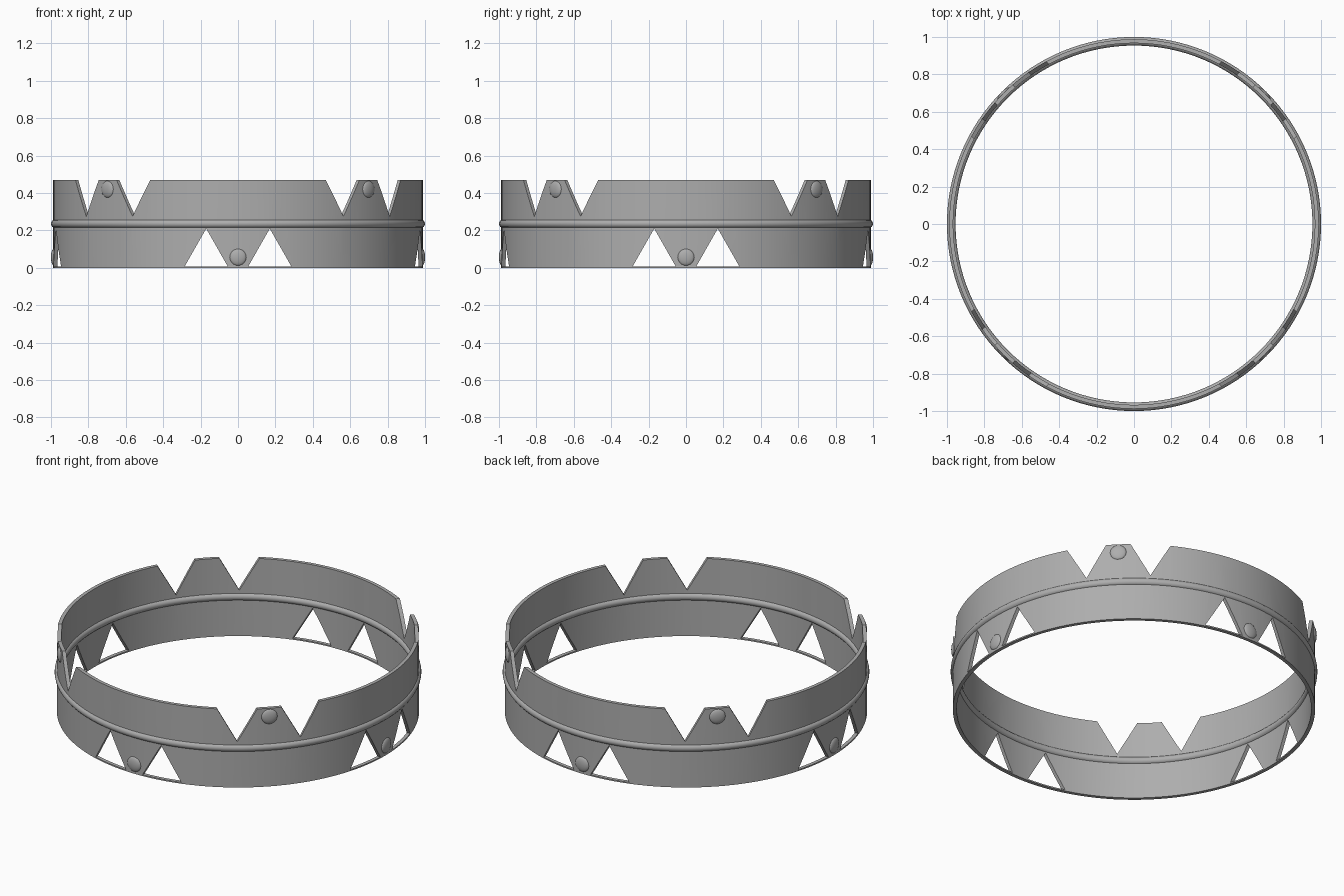
import bpy, bmesh, math
from mathutils import Matrix

if "Cube" in bpy.data.objects:
    bpy.data.objects.remove(bpy.data.objects["Cube"])

OUTER, INNER, HEIGHT = 0.988, 0.967, 0.47
SEGS = 128

metal = bpy.data.materials.new("grey metal")
metal.diffuse_color = (0.42, 0.42, 0.42, 1)
metal.use_nodes = True
metal.node_tree.nodes["Principled BSDF"].inputs["Base Color"].default_value = metal.diffuse_color


def finish(name, bm):
    bmesh.ops.recalc_face_normals(bm, faces=bm.faces)
    me = bpy.data.meshes.new(name)
    bm.to_mesh(me)
    bm.free()
    ob = bpy.data.objects.new(name, me)
    bpy.context.collection.objects.link(ob)
    me.materials.append(metal)
    return ob


def smooth(ob):
    bpy.ops.object.select_all(action='DESELECT')
    ob.select_set(True)
    bpy.context.view_layer.objects.active = ob
    bpy.ops.object.shade_smooth_by_angle(angle=math.radians(35))


def lathe(name, profile, segs=SEGS):
    """Closed (radius, z) profile turned around the z axis."""
    bm = bmesh.new()
    rings = []
    for i in range(segs):
        a = 2 * math.pi * i / segs
        rings.append([bm.verts.new((r * math.cos(a), r * math.sin(a), z)) for r, z in profile])
    n = len(profile)
    for i in range(segs):
        p, q = rings[i], rings[(i + 1) % segs]
        for j in range(n):
            k = (j + 1) % n
            bm.faces.new((p[j], q[j], q[k], p[k]))
    return finish(name, bm)


def add_prism(bm, outline, angle):
    """Triangle in x/z pushed through the wall in the given direction."""
    turn = Matrix.Rotation(angle, 4, 'Z')
    near, far = ([bm.verts.new(turn @ Matrix.Translation((x, y, z)).to_translation())
                  for x, z in outline] for y in (-0.88, -1.1))
    bm.faces.new(near)
    bm.faces.new(far[::-1])
    for i in range(3):
        j = (i + 1) % 3
        bm.faces.new((near[i], far[i], far[j], near[j]))


# Thin band
band = lathe("band", [(INNER, 0), (OUTER, 0), (OUTER, HEIGHT), (INNER, HEIGHT)])

# Triangular windows along the bottom, V notches along the top
bm = bmesh.new()
for quarter in range(4):
    a = quarter * math.pi / 2
    for s in (-1, 1):
        add_prism(bm, [(s * 0.055, 0.008), (s * 0.285, 0.008), (s * 0.17, 0.21)], a)
        add_prism(bm, [(s * 0.012, 0.57), (s * 0.338, 0.57), (s * 0.175, 0.275)],
                  a + math.pi / 4)
cutter = finish("notch_cutter", bm)
cutter.hide_render = True

mod = band.modifiers.new("notches", 'BOOLEAN')
mod.operation = 'DIFFERENCE'
mod.solver = 'EXACT'
mod.object = cutter
bpy.context.view_layer.objects.active = band
band.select_set(True)
bpy.ops.object.modifier_apply(modifier=mod.name)
bpy.data.objects.remove(cutter)
smooth(band)

# Round bead around the middle
R = 0.023
bead = lathe("middle_bead", [(1 - R + R * math.cos(t * math.pi / 8),
                              0.236 + R * math.sin(t * math.pi / 8)) for t in range(16)])
smooth(bead)

# Flattened studs: low ones on the axes, high ones on the diagonals
for i in range(8):
    high = i % 2
    bm = bmesh.new()
    bmesh.ops.create_uvsphere(bm, u_segments=24, v_segments=12, radius=1)
    m = (Matrix.Rotation(i * math.pi / 4, 4, 'Z')
         @ Matrix.Translation((0, -0.985, 0.42 if high else 0.057))
         @ Matrix.Diagonal((0.045, 0.015, 0.045, 1)))
    bmesh.ops.transform(bm, matrix=m, verts=bm.verts)
    smooth(finish(("upper_stud_" if high else "lower_stud_") + str(i // 2 + 1), bm))
